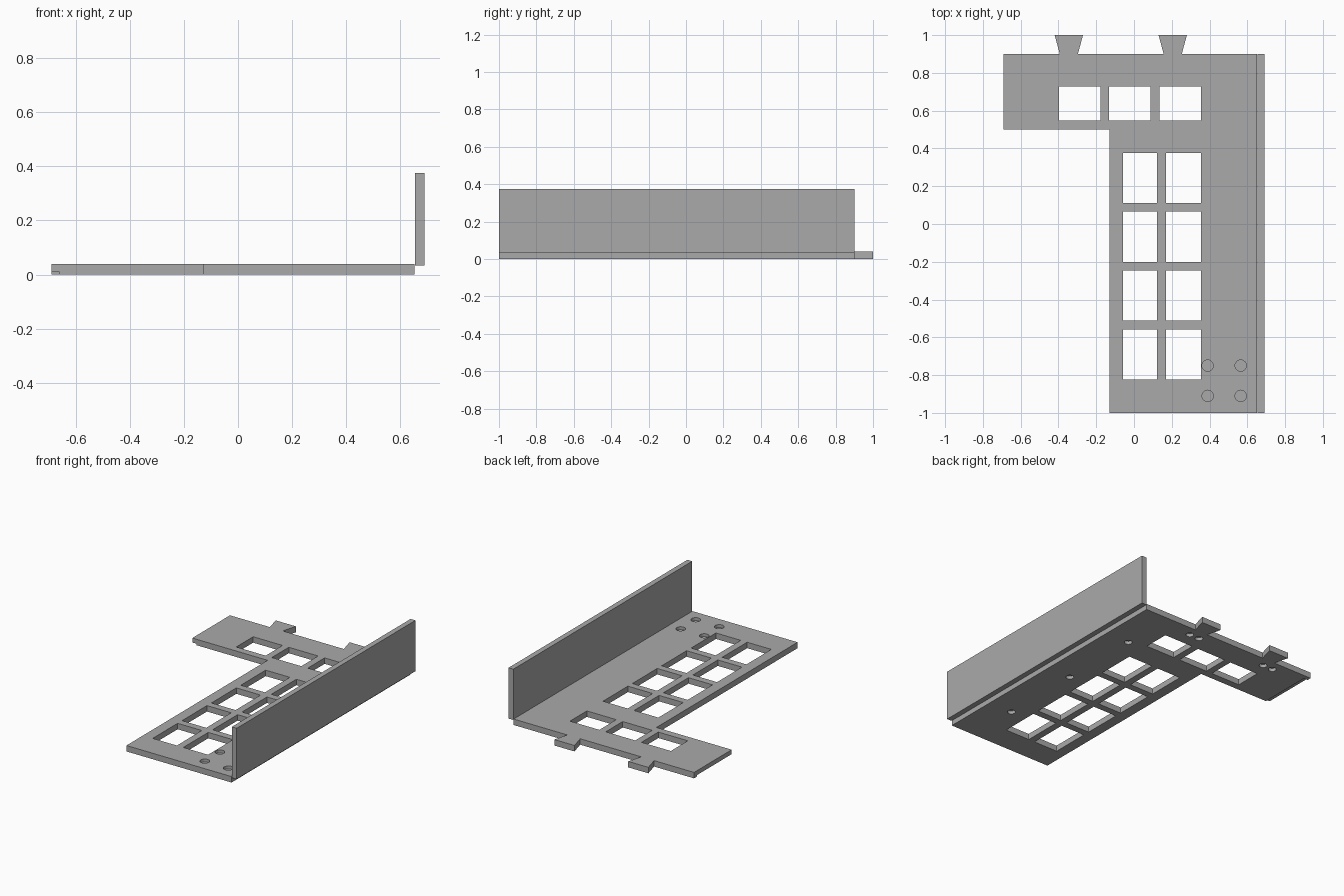
import bpy
import bmesh
import math

cube = bpy.data.objects.get("Cube")
if cube:
    bpy.data.objects.remove(cube, do_unlink=True)

THICK = 0.04
grey = bpy.data.materials.new("plain_grey")
grey.use_nodes = True
colour = (0.4, 0.4, 0.4, 1)
grey.diffuse_color = colour
grey.node_tree.nodes["Principled BSDF"].inputs["Base Color"].default_value = colour


def add_prism(bm, outline, z0, z1):
    """Extrude a closed outline from z0 to z1."""
    face = bm.faces.new([bm.verts.new((x, y, z0)) for x, y in outline])
    result = bmesh.ops.extrude_face_region(bm, geom=[face])
    for v in result["geom"]:
        if isinstance(v, bmesh.types.BMVert):
            v.co.z = z1


def rect(x0, x1, y0, y1):
    return [(x0, y0), (x1, y0), (x1, y1), (x0, y1)]


def circle(cx, cy, r, n=24):
    return [(cx + r * math.cos(math.tau * i / n), cy + r * math.sin(math.tau * i / n))
            for i in range(n)]


def make_object(name, prisms):
    bm = bmesh.new()
    for outline, z0, z1 in prisms:
        add_prism(bm, outline, z0, z1)
    bmesh.ops.recalc_face_normals(bm, faces=bm.faces)
    mesh = bpy.data.meshes.new(name)
    bm.to_mesh(mesh)
    bm.free()
    mesh.materials.append(grey)
    obj = bpy.data.objects.new(name, mesh)
    bpy.context.collection.objects.link(obj)
    return obj


# Base plate with side arm and two flared tabs along the back edge
outline = [(-0.13, -1), (0.652, -1), (0.652, 0.9)]
for cx in (0.205, -0.345):
    outline += [(cx + 0.048, 0.9), (cx + 0.075, 1), (cx - 0.075, 1), (cx - 0.048, 0.9)]
outline += [(-0.69, 0.9), (-0.69, 0.5), (-0.13, 0.5)]
plate = make_object("base_plate", [(outline, 0, THICK)])

# Window openings: one row in the arm, a two by four grid in the leg
cuts = []
for x0 in (-0.397, -0.132, 0.135):
    cuts.append((rect(x0, x0 + 0.219, 0.548, 0.728), -0.1, 0.1))
for y0 in (0.112, -0.2, -0.512, -0.824):
    for x0, x1 in ((-0.058, 0.122), (0.17, 0.354)):
        cuts.append((rect(x0, x1, y0, y0 + 0.265), -0.1, 0.1))

# Blind round holes in the top
for x in (0.39, 0.565):
    for y in (-0.75, -0.91):
        cuts.append((circle(x, y, 0.03), 0.02, 0.1))

# Blind round holes in the underside
under = [(0.475, y) for y in (-0.63, -0.06, 0.51)]
under += [(x, 0.83) for x in (0.24, 0.165, -0.36, -0.435)]
for x, y in under:
    cuts.append((circle(x, y, 0.025), -0.1, 0.022))

# Shallow rebate under the arm end
cuts.append((rect(-0.8, -0.66, 0.4, 0.87), -0.1, 0.01))

cutter = make_object("hole_cutter", cuts)
cutter.hide_render = True
mod = plate.modifiers.new("holes", "BOOLEAN")
mod.operation = "DIFFERENCE"
mod.solver = "EXACT"
mod.object = cutter
bpy.context.view_layer.objects.active = plate
bpy.ops.object.modifier_apply(modifier=mod.name)
bpy.data.objects.remove(cutter, do_unlink=True)

# Upright side wall
make_object("side_wall", [(rect(0.654, 0.69, -1, 0.9), 0.033, 0.375)])
